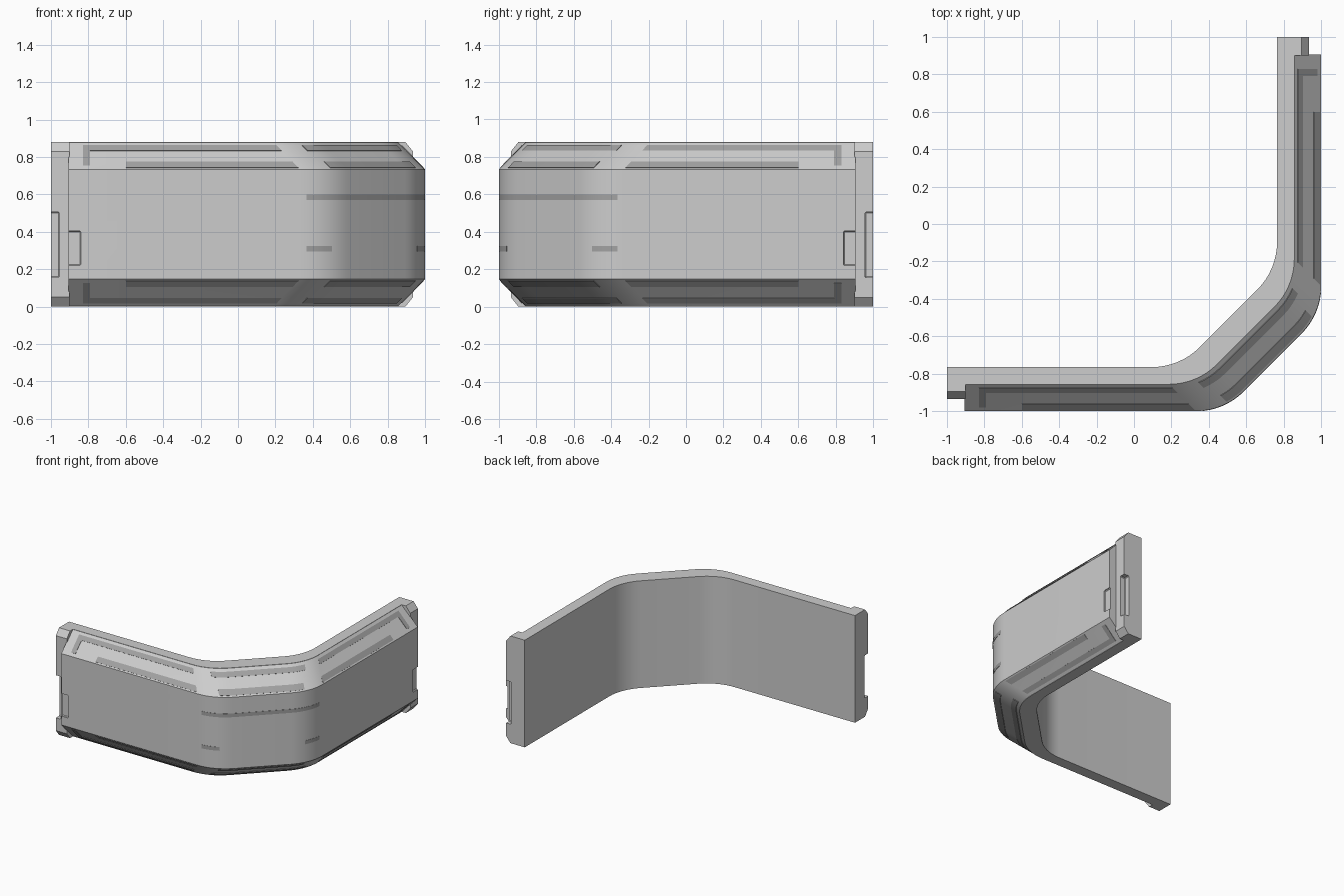
import bpy, bmesh, math
from mathutils import Vector

if "Cube" in bpy.data.objects:
    bpy.data.objects.remove(bpy.data.objects["Cube"], do_unlink=True)

H = 0.88        # wall height
CORNER = 0.48   # x of the outer bend
TAN = 0.15      # tangent length of the rounded bend
SEG = 8
RIM = 0.143     # depth of the top of the bevel
EDGE = 0.147    # height of the bevel


def material(name, v):
    m = bpy.data.materials.new(name)
    m.use_nodes = True
    m.diffuse_color = (v, v, v, 1)
    m.node_tree.nodes["Principled BSDF"].inputs["Base Color"].default_value = (v, v, v, 1)
    return m


LIGHT = material("light grey", 0.61)
DARK = material("dark grey", 0.36)


def flip(p):
    """Mirror across the diagonal of the corner."""
    return (-p[1], -p[0])


def bend(d):
    """Rounded bend between front wall and diagonal, at depth d."""
    r = TAN / math.tan(math.pi / 8)
    cx, cy = CORNER - d - TAN, -1 + d + r
    return [(cx + r * math.sin(a), cy - r * math.cos(a))
            for a in (math.pi / 4 * i / SEG for i in range(SEG + 1))]


def mirrored(half):
    return half + [flip(p) for p in reversed(half)]


def full_path(end):
    return lambda d: mirrored([(-end, d - 1)] + bend(d))


def straight_path(a, b=None):
    return lambda d: [(a, d - 1), (bend(d)[0][0] if b is None else b, d - 1)]


def corner_path(first):
    return lambda d: mirrored(bend(d)[first:])


def part_bend_path(first, last):
    return lambda d: bend(d)[first:last + 1]


def sweep(name, profile, path, mat, swap=False):
    """Loft a closed (depth, height) profile along a depth-dependent path."""
    bm = bmesh.new()
    loops = []
    for d, z in profile:
        pts = [flip(p) if swap else p for p in path(d)]
        loops.append([bm.verts.new((x, y, z)) for x, y in pts])
    n = len(loops)
    for i in range(n):
        a, b = loops[i], loops[(i + 1) % n]
        for k in range(len(a) - 1):
            bm.faces.new((a[k], a[k + 1], b[k + 1], b[k]))
    bm.faces.new([l[0] for l in loops])
    bm.faces.new([l[-1] for l in loops])
    bmesh.ops.recalc_face_normals(bm, faces=bm.faces)
    me = bpy.data.meshes.new(name)
    bm.to_mesh(me)
    bm.free()
    ob = bpy.data.objects.new(name, me)
    bpy.context.collection.objects.link(ob)
    me.materials.append(mat)
    return ob


def activate(ob):
    bpy.ops.object.select_all(action='DESELECT')
    ob.select_set(True)
    bpy.context.view_layer.objects.active = ob


def smooth(ob):
    activate(ob)
    bpy.ops.object.shade_smooth_by_angle(angle=math.radians(25))


def notch(ob, lo, hi, swap):
    """Cut a pocket with chamfered corners."""
    a, b = Vector(lo), Vector(hi)
    if swap:
        a, b = Vector((*flip(a), a.z)), Vector((*flip(b), b.z))
    bpy.ops.mesh.primitive_cube_add(size=1, location=(a + b) / 2)
    cutter = bpy.context.object
    cutter.scale = [abs(v) for v in b - a]
    bpy.ops.object.transform_apply(location=False, rotation=False, scale=True)
    cutter.hide_render = True
    bev = cutter.modifiers.new("chamfer", 'BEVEL')
    bev.width, bev.segments = 0.006, 1
    activate(ob)
    mod = ob.modifiers.new("notch", 'BOOLEAN')
    mod.operation, mod.object, mod.solver = 'DIFFERENCE', cutter, 'EXACT'
    bpy.ops.object.modifier_apply(modifier=mod.name)
    bpy.data.objects.remove(cutter, do_unlink=True)


def symmetric(lower):
    """Complete a profile with its copy mirrored top to bottom."""
    return lower + [(d, H - z) for d, z in reversed(lower)]


def bevel_strip(name, d0, d1, path, swap=False):
    """Thin dark plate on the top and bottom bevels."""
    for label, top in (("top", True), ("bottom", False)):
        prof = []
        for d, off in ((d0, 0.002), (d1, 0.002), (d1, -0.0015), (d0, -0.0015)):
            z = EDGE * (1 - d / RIM) + off
            prof.append((d + off, H - z if top else z))
        smooth(sweep(f"{label}_{name}", prof, path, DARK, swap))


def face_strip(name, z, path, swap=False):
    """Thin dark plate on the upright face."""
    prof = symmetric([(0.002, H / 2 - 0.015), (-0.0015, H / 2 - 0.015)])
    smooth(sweep(name, [(d, h + z - H / 2) for d, h in prof], path, DARK, swap))


# Inner wall, level with the rim of the outer shell
smooth(sweep("inner_wall", symmetric([(0.235, 0), (RIM, 0)]), full_path(0.9), LIGHT))

# Outer shell, with wide bevels and latch pockets
shell = sweep("outer_shell", symmetric([(0.16, 0.002), (RIM, 0.002), (0, EDGE)]),
              full_path(0.905), LIGHT)
for swap in (False, True):
    notch(shell, (-0.95, -1.05, 0.22), (-0.84, -0.988, 0.405), swap)
smooth(shell)

for side, swap in (("front", False), ("left", True)):
    # Chamfered end tab with a pocket in its edge
    tab = sweep(f"{side}_end_tab", symmetric([(0.235, 0), (0.105, 0), (0.065, 0.05)]),
                straight_path(-1, -0.9), LIGHT, swap)
    notch(tab, (-1.05, -0.98, 0.155), (-0.955, -0.89, 0.505), swap)
    smooth(tab)
    # Dark trim on the wing
    bevel_strip(f"{side}_long_trim", 0.098, 0.125, straight_path(-0.83), swap)
    bevel_strip(f"{side}_end_trim", 0.02, 0.098, straight_path(-0.83, -0.79), swap)
    bevel_strip(f"{side}_edge_trim", 0.008, 0.04, straight_path(-0.6), swap)
    face_strip(f"{side}_short_trim", 0.31, part_bend_path(1, 5), swap)

# Dark trim on the diagonal corner
bevel_strip("corner_long_trim", 0.098, 0.125, corner_path(4))
bevel_strip("corner_edge_trim", 0.008, 0.04, corner_path(5))
face_strip("corner_band", 0.585, corner_path(1))
